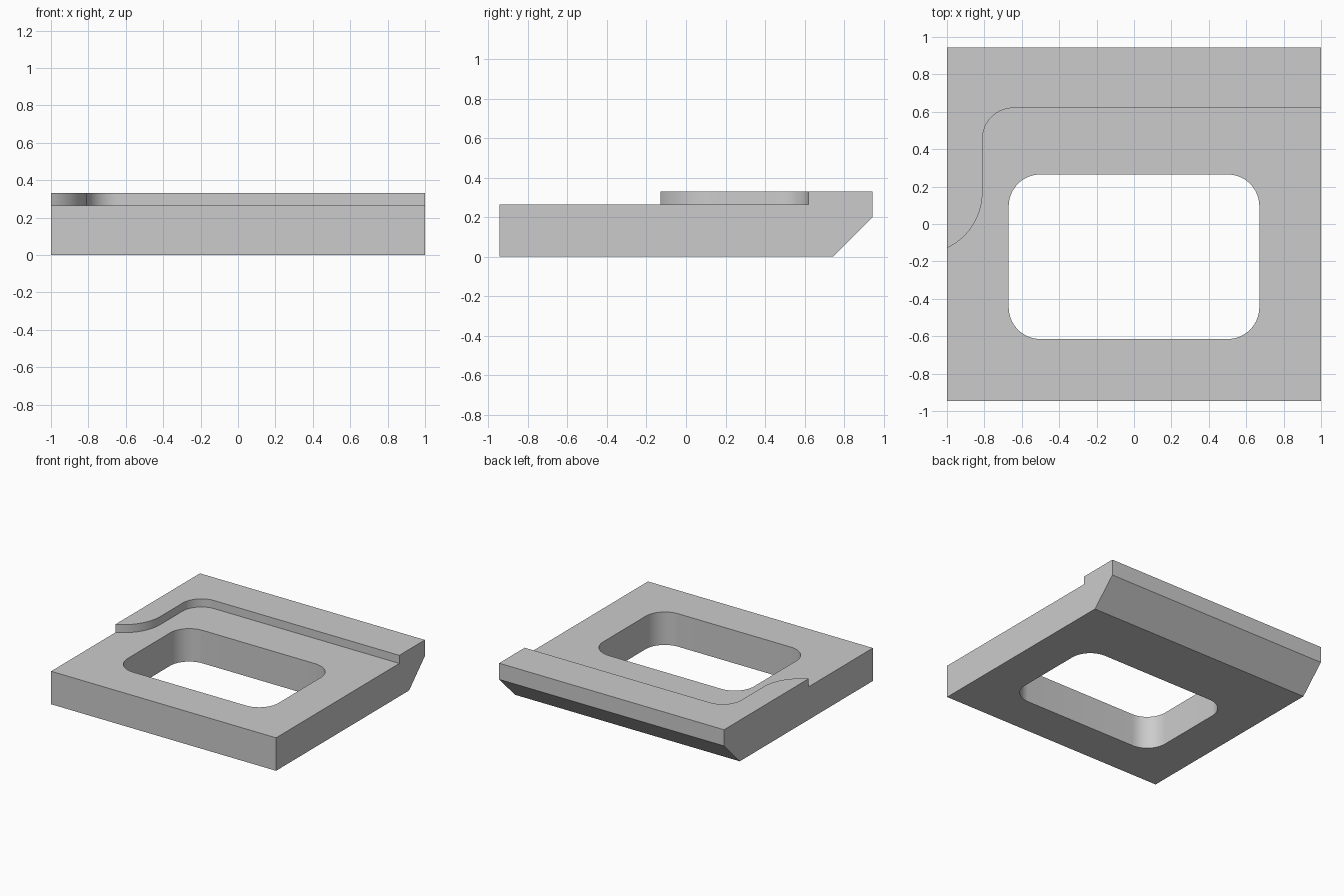
import bpy
import bmesh
from math import cos, sin, pi, radians
from mathutils import Vector

cube = bpy.data.objects.get("Cube")
if cube:
    bpy.data.objects.remove(cube, do_unlink=True)

HALF_X, HALF_Y = 1.0, 0.945
HEIGHT, DECK, CHAMFER = 0.33, 0.265, 0.2

grey = bpy.data.materials.new("plain grey")
grey.use_nodes = True
grey.diffuse_color = (0.6, 0.6, 0.6, 1)
grey.node_tree.nodes["Principled BSDF"].inputs["Base Color"].default_value = (0.6, 0.6, 0.6, 1)


def arc(cx, cy, r, start, end, steps=16):
    """Points along an arc, angles in degrees."""
    angles = [radians(start + (end - start) * i / steps) for i in range(steps + 1)]
    return [(cx + r * cos(a), cy + r * sin(a)) for a in angles]


def prism(name, points, direction):
    """Extrude a closed outline of 3D points along a direction."""
    bm = bmesh.new()
    face = bm.faces.new([bm.verts.new(p) for p in points])
    result = bmesh.ops.extrude_face_region(bm, geom=[face])
    moved = [v for v in result["geom"] if isinstance(v, bmesh.types.BMVert)]
    bmesh.ops.translate(bm, verts=moved, vec=Vector(direction))
    bmesh.ops.recalc_face_normals(bm, faces=bm.faces)
    mesh = bpy.data.meshes.new(name)
    bm.to_mesh(mesh)
    bm.free()
    obj = bpy.data.objects.new(name, mesh)
    bpy.context.collection.objects.link(obj)
    mesh.materials.append(grey)
    return obj


def cut(target, outline, bottom):
    """Cut an upright outline out of the target, from the given height up."""
    cutter = prism("cutter", [(x, y, bottom) for x, y in outline], (0, 0, 1))
    cutter.hide_render = True
    mod = target.modifiers.new("cut", "BOOLEAN")
    mod.operation = "DIFFERENCE"
    mod.solver = "EXACT"
    mod.object = cutter
    bpy.context.view_layer.objects.active = target
    bpy.ops.object.modifier_apply(modifier=mod.name)
    bpy.data.objects.remove(cutter, do_unlink=True)


# Plate: side profile with the slanted underside at the back
profile = [(-HALF_Y, 0), (HALF_Y - CHAMFER, 0), (HALF_Y, CHAMFER),
           (HALF_Y, HEIGHT), (-HALF_Y, HEIGHT)]
plate = prism("frame_plate", [(-HALF_X, y, z) for y, z in profile], (2 * HALF_X, 0, 0))

# Lowered deck, leaving a raised ledge with a curved end
deck = [(1.1, 0.62)]
deck += arc(-0.645, 0.455, 0.165, 90, 180)
deck += arc(-1.14, 0.17, 0.33, 0, -90)
deck += [(-1.14, -1.1), (1.1, -1.1)]
cut(plate, deck, DECK)

# Rounded window through the plate
wx, low, high, r = 0.67, -0.615, 0.265, 0.17
window = []
for i, (cx, cy) in enumerate([(wx - r, high - r), (r - wx, high - r),
                              (r - wx, low + r), (wx - r, low + r)]):
    window += arc(cx, cy, r, 90 * i, 90 * i + 90)
cut(plate, window, -0.3)

# Smooth rounded walls, crisp edges
bpy.ops.object.select_all(action="DESELECT")
plate.select_set(True)
bpy.context.view_layer.objects.active = plate
bpy.ops.object.shade_smooth_by_angle(angle=pi / 6)
